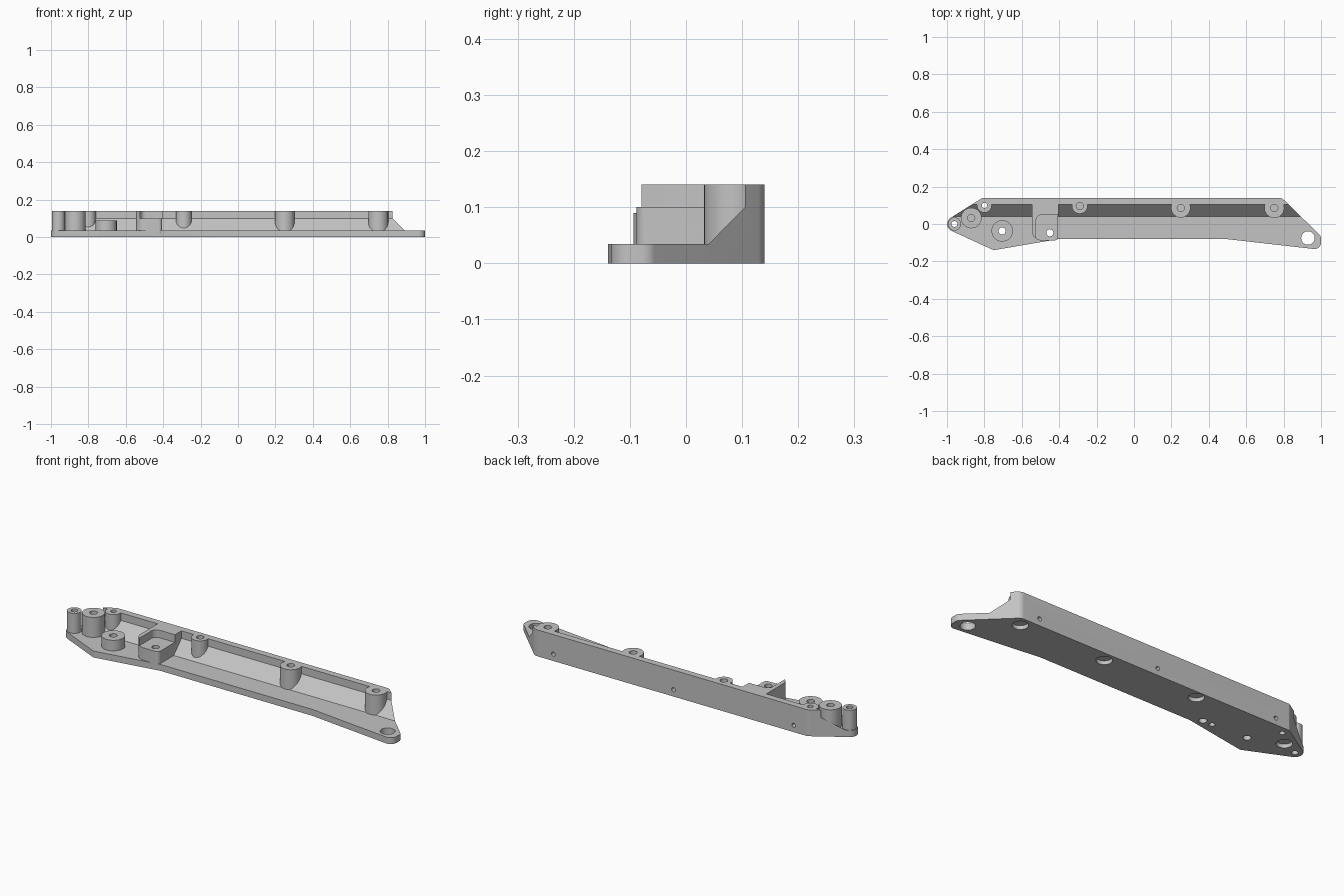
import bpy, bmesh, math
from mathutils import Vector, Matrix

cube = bpy.data.objects.get("Cube")
if cube:
    bpy.data.objects.remove(cube, do_unlink=True)

grey = bpy.data.materials.new("neutral_grey")
grey.use_nodes = True
GREY = (0.55, 0.55, 0.55, 1)
grey.diffuse_color = GREY
grey.node_tree.nodes["Principled BSDF"].inputs["Base Color"].default_value = GREY

PLATE, STEP, TOP = 0.034, 0.10, 0.14


def rounded(corners, steps=8):
    """Round each (x, y, radius) corner of a closed polygon."""
    out = []
    for i, (x, y, r) in enumerate(corners):
        p = Vector((x, y))
        if not r:
            out.append(p)
            continue
        u = (Vector(corners[i - 1][:2]) - p).normalized()
        v = (Vector(corners[(i + 1) % len(corners)][:2]) - p).normalized()
        half = math.acos(max(-1, min(1, u.dot(v)))) / 2
        centre = p + (u + v).normalized() * r / math.sin(half)
        a = p + u * r / math.tan(half) - centre
        b = p + v * r / math.tan(half) - centre
        turn = math.atan2(a.x * b.y - a.y * b.x, a.dot(b))
        for k in range(steps + 1):
            out.append(centre + Matrix.Rotation(turn * k / steps, 2) @ a)
    return out


def prism(name, points, z0, z1, matrix=None):
    """Extrude a 2D polygon from z0 to z1."""
    bm = bmesh.new()
    face = bm.faces.new([bm.verts.new((p[0], p[1], z0)) for p in points])
    ext = bmesh.ops.extrude_face_region(bm, geom=[face])
    moved = [g for g in ext["geom"] if isinstance(g, bmesh.types.BMVert)]
    bmesh.ops.translate(bm, verts=moved, vec=(0, 0, z1 - z0))
    bmesh.ops.recalc_face_normals(bm, faces=bm.faces)
    if matrix:
        bm.transform(matrix)
        bmesh.ops.recalc_face_normals(bm, faces=bm.faces)
    mesh = bpy.data.meshes.new(name)
    bm.to_mesh(mesh)
    bm.free()
    mesh.materials.append(grey)
    obj = bpy.data.objects.new(name, mesh)
    bpy.context.collection.objects.link(obj)
    return obj


def cylinder(name, x, y, r, z0, z1, matrix=None, sides=40):
    ring = [(x + r * math.cos(math.tau * k / sides),
             y + r * math.sin(math.tau * k / sides)) for k in range(sides)]
    return prism(name, ring, z0, z1, matrix)


def combine(body, tool, operation):
    """Apply a boolean and discard the tool object."""
    mod = body.modifiers.new("cut", 'BOOLEAN')
    mod.operation, mod.object, mod.solver = operation, tool, 'EXACT'
    bpy.context.view_layer.objects.active = body
    bpy.ops.object.modifier_apply(modifier=mod.name)
    bpy.data.objects.remove(tool, do_unlink=True)


# Rail body: side profile swept along x, trimmed to the plan outline
outline = rounded([(-1.043, -0.006, 0.04), (-0.75, -0.14, 0.02), (-0.4, -0.08, 0),
                   (0.49, -0.08, 0), (1.0, -0.138, 0.035), (1.0, -0.065, 0.03),
                   (0.79, 0.14, 0.04), (-0.81, 0.14, 0.015)])
profile = [(-0.2, 0), (0.2, 0), (0.2, TOP), (0.105, TOP), (0.105, STEP),
           (0.04, PLATE), (-0.2, PLATE)]
along_x = Matrix(((0, 0, 1, 0), (1, 0, 0, 0), (0, 1, 0, 0), (0, 0, 0, 1)))
body = prism("bracket_body", profile, -1.1, 1.1, along_x)
combine(body, prism("outline_trim", outline, -0.1, 0.3), 'INTERSECT')

# Stepped block with a raised rim on its left and back
block = prism("stepped_block", rounded([(-0.545, 0.12, 0), (-0.545, -0.088, 0.05),
              (-0.405, -0.088, 0.02), (-0.405, 0.12, 0)]), 0.02, TOP)
pocket = prism("block_pocket", rounded([(-0.523, 0.05, 0.03), (-0.523, -0.2, 0),
               (-0.3, -0.2, 0), (-0.3, 0.05, 0)]), STEP, 0.3)
combine(block, pocket, 'DIFFERENCE')
combine(body, block, 'UNION')

# Bosses: x, y, radius, height, hole radius, passes through
bosses = [(-0.96, 0, 0.035, TOP, 0.016, True),
          (-0.87, 0.032, 0.055, TOP, 0.019, False),
          (-0.80, 0.10, 0.0395, TOP, 0.014, True),
          (-0.705, -0.037, 0.057, 0.09, 0.019, True),
          (-0.29, 0.097, 0.0425, TOP, 0.019, False),
          (0.25, 0.086, 0.052, TOP, 0.019, False),
          (0.75, 0.086, 0.0535, TOP, 0.019, False)]
for x, y, r, top, hole, through in bosses:
    combine(body, cylinder("boss", x, y, r, 0.01, top), 'UNION')

# Screw holes, with round recesses under the blind bosses
for x, y, r, top, hole, through in bosses:
    start = -0.1 if through else 0.06
    combine(body, cylinder("screw_hole", x, y, hole, start, 0.3), 'DIFFERENCE')
    if not through:
        combine(body, cylinder("recess", x, y, 0.038, -0.1, 0.02), 'DIFFERENCE')

# Plate holes: mounting eye, block hole and blind peg hole
for x, y, r, top in [(0.93, -0.075, 0.036, 0.3), (-0.45, -0.047, 0.019, 0.3),
                     (-0.505, -0.047, 0.014, 0.03)]:
    combine(body, cylinder("plate_hole", x, y, r, -0.1, top), 'DIFFERENCE')

# Small blind holes along the back wall
into_back = Matrix.Rotation(math.radians(90), 4, 'X')
for x in (-0.73, -0.025, 0.68):
    combine(body, cylinder("back_hole", x, 0.036, 0.011, -0.3, -0.09, into_back, 24),
            'DIFFERENCE')

bpy.ops.object.select_all(action='DESELECT')
body.select_set(True)
bpy.context.view_layer.objects.active = body
bpy.ops.object.shade_smooth_by_angle(angle=math.radians(30))
